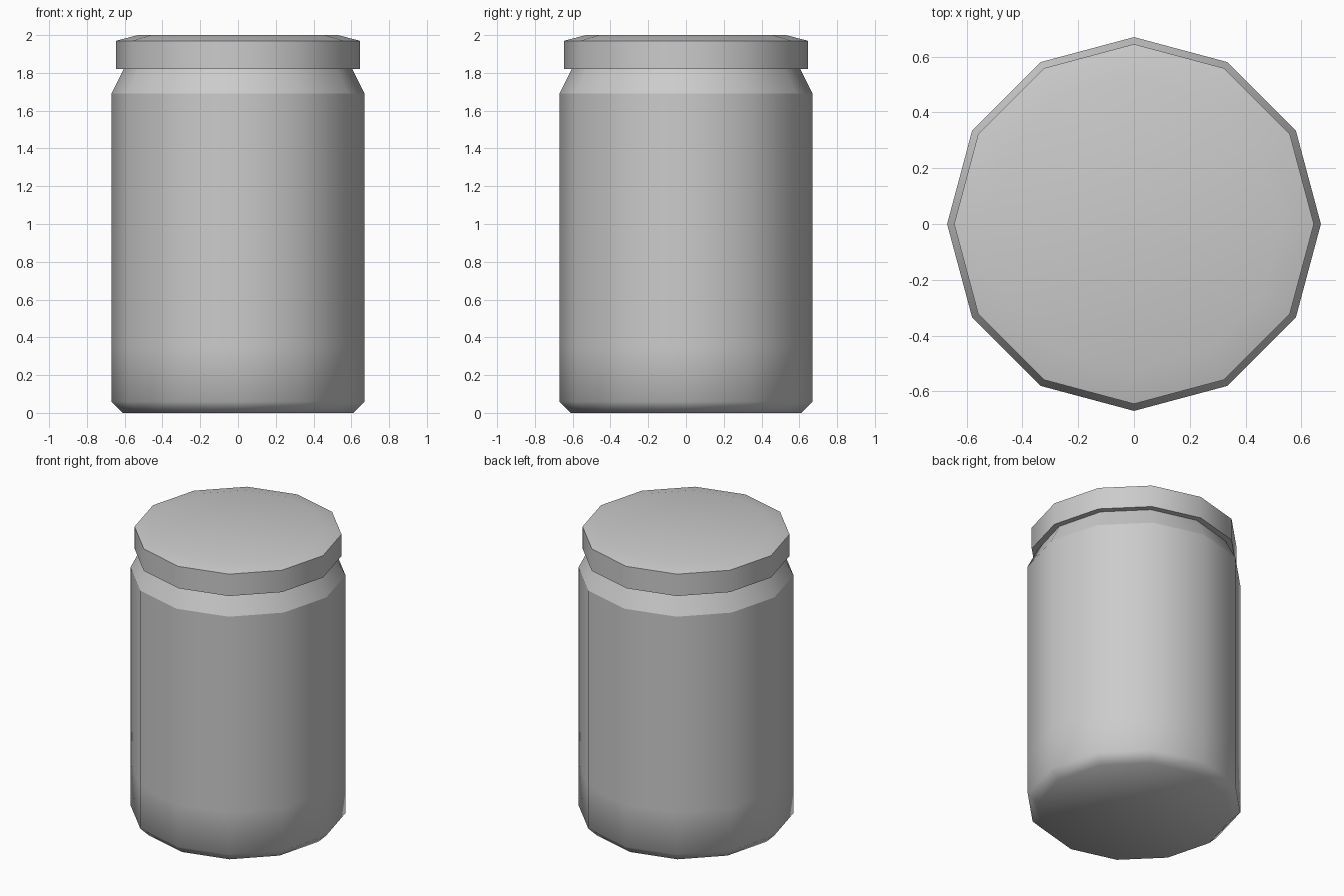
import bpy, bmesh
from math import cos, sin, tau

if "Cube" in bpy.data.objects:
    bpy.data.objects.remove(bpy.data.objects["Cube"])

SIDES = 12


def lathe(name, profile, sharp_rings):
    """Spin (radius, z) points into a closed smooth solid with chosen hard rings."""
    bm = bmesh.new()
    rings = [[bm.verts.new((r * cos(tau * i / SIDES), r * sin(tau * i / SIDES), z))
              for i in range(SIDES)] for r, z in profile]
    for low, high in zip(rings, rings[1:]):
        for i in range(SIDES):
            j = (i + 1) % SIDES
            bm.faces.new((low[i], low[j], high[j], high[i]))
    bm.faces.new(rings[0][::-1])
    bm.faces.new(rings[-1])
    for face in bm.faces:
        face.smooth = True
    for k in sharp_rings:
        for i in range(SIDES):
            bm.edges.get((rings[k][i], rings[k][(i + 1) % SIDES])).smooth = False
    mesh = bpy.data.meshes.new(name)
    bm.to_mesh(mesh)
    bm.free()
    obj = bpy.data.objects.new(name, mesh)
    bpy.context.collection.objects.link(obj)
    return obj


# Jar body: chamfered base, straight wall, sloping shoulder
lathe("jar_body", [(0.61, 0), (0.67, 0.06), (0.67, 0.35), (0.67, 1.69), (0.605, 1.82)], [3, 4])

# Lid: overhanging rim with a shallow bevelled top
lathe("lid", [(0.645, 1.82), (0.645, 1.97), (0.53, 2.0)], [0, 1])
